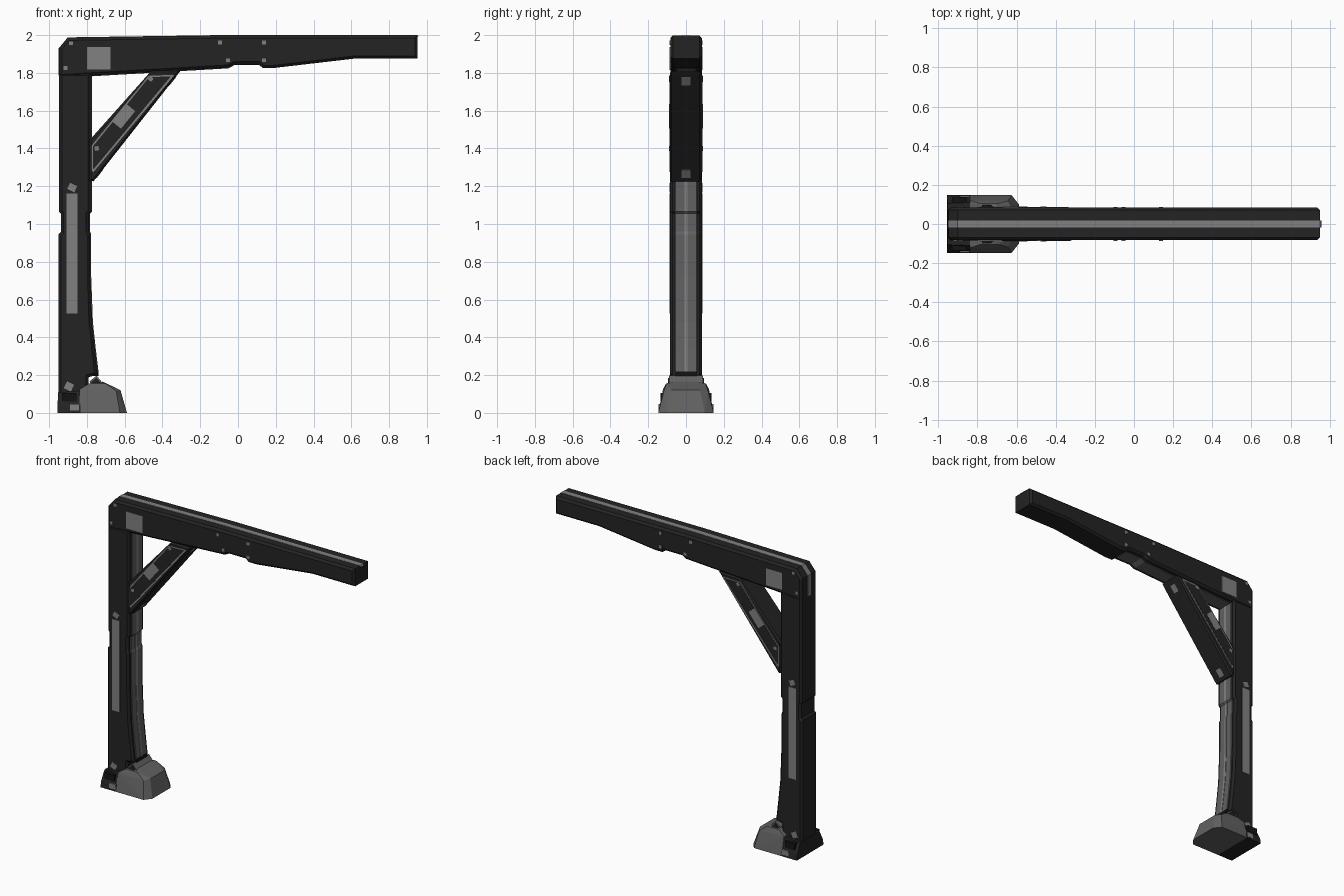
import bpy, bmesh, math
from mathutils import Vector, Matrix

if "Cube" in bpy.data.objects:
    bpy.data.objects.remove(bpy.data.objects["Cube"])


def material(name, v):
    m = bpy.data.materials.new(name)
    m.diffuse_color = (v, v, v, 1)
    m.use_nodes = True
    m.node_tree.nodes["Principled BSDF"].inputs["Base Color"].default_value = m.diffuse_color
    return m


DARK, BLACK = material("dark_metal", 0.017), material("black_metal", 0.007)
GREY, LIGHT = material("grey_metal", 0.12), material("light_panel", 0.22)


def finish(name, bm, mat):
    bmesh.ops.recalc_face_normals(bm, faces=bm.faces[:])
    me = bpy.data.meshes.new(name)
    bm.to_mesh(me)
    bm.free()
    me.materials.append(mat)
    ob = bpy.data.objects.new(name, me)
    bpy.context.collection.objects.link(ob)
    return ob


def profile(name, pts, y0, y1, mat, chamfer=0.0):
    """Extrude an (x, z) outline along y, chamfering the rims of both caps."""
    bm = bmesh.new()
    f = bm.faces.new([bm.verts.new((x, y0, z)) for x, z in pts])
    r = bmesh.ops.extrude_face_region(bm, geom=[f], use_keep_orig=True)
    for v in r["geom"]:
        if isinstance(v, bmesh.types.BMVert):
            v.co.y = y1
    bmesh.ops.recalc_face_normals(bm, faces=bm.faces[:])
    if chamfer:
        rim = [e for e in bm.edges if abs(e.verts[0].co.y - e.verts[1].co.y) < 1e-6]
        bmesh.ops.bevel(bm, geom=rim, offset=chamfer, segments=1,
                        affect='EDGES', clamp_overlap=True)
    return finish(name, bm, mat)


def band(name, path, shift, half, mat, chamfer=0.0):
    """Thin strip following an (x, z) path, thickened by shift."""
    back = [(x + shift[0], z + shift[1]) for x, z in reversed(path)]
    return profile(name, path + back, -half, half, mat, chamfer)


def hull(name, pts, mat):
    """Convex block from points mirrored across y."""
    bm = bmesh.new()
    for x, y, z in pts:
        for s in (-1, 1):
            bm.verts.new((x, s * y, z))
    r = bmesh.ops.convex_hull(bm, input=bm.verts[:])
    bmesh.ops.dissolve_limit(bm, angle_limit=0.02, verts=bm.verts[:], edges=bm.edges[:])
    return finish(name, bm, mat)


def box(name, c, size, mat, angle=0.0):
    bm = bmesh.new()
    bmesh.ops.create_cube(bm, size=1, matrix=Matrix.Translation(c)
                          @ Matrix.Rotation(-angle, 4, 'Y')
                          @ Matrix.Diagonal((*size, 1)))
    return finish(name, bm, mat)


def side_plates(name, x, z, w, h, y, mat, angle=0.0, t=0.004):
    """Matching plates on the front and back sides."""
    for s, tag in ((-1, "front"), (1, "back")):
        box(f"{name}_{tag}", (x, s * y, z), (w, t, h), mat, math.radians(angle))


# Post with a waist notch and a flaring inner edge
profile("post", [(-0.95, 0.03), (-0.95, 0.945), (-0.938, 0.957), (-0.938, 1.055),
                 (-0.947, 1.065), (-0.947, 1.80), (-0.78, 1.80), (-0.78, 1.065),
                 (-0.79, 1.055), (-0.79, 0.96), (-0.784, 0.945), (-0.784, 0.72),
                 (-0.775, 0.48), (-0.76, 0.34), (-0.744, 0.20), (-0.79, 0.19),
                 (-0.80, 0.03)], -0.085, 0.085, DARK, 0.014)

# Grey liner down the inner face of the post, with a raised centre rib
liner = [(-0.776, 1.79), (-0.776, 1.065), (-0.786, 1.055), (-0.786, 0.96),
         (-0.78, 0.945), (-0.78, 0.72), (-0.771, 0.48), (-0.756, 0.34), (-0.741, 0.215)]
band("post_liner", liner, (-0.03, 0), 0.058, GREY, 0.003)
band("post_liner_rib", [(x + 0.003, z) for x, z in liner], (-0.02, 0), 0.009, LIGHT)
box("post_liner_foot", (-0.755, 0, 0.207), (0.035, 0.115, 0.022), BLACK)

# Horizontal beam, tapering to the tip
profile("beam", [(-0.947, 1.777), (-0.947, 1.93), (-0.90, 1.986), (-0.10, 1.998),
                 (0.95, 1.998), (0.95, 1.876), (0.62, 1.876), (0.19, 1.826),
                 (0.13, 1.826), (0.11, 1.845), (-0.02, 1.845), (-0.05, 1.828)],
        -0.083, 0.085, DARK, 0.014)
band("beam_top_strip", [(-0.949, 1.785), (-0.949, 1.931), (-0.901, 1.988),
                        (-0.10, 2.0), (0.95, 2.0)], (0.008, -0.008), 0.018, LIGHT)
band("beam_under_liner", [(-0.775, 1.782), (-0.05, 1.824), (-0.02, 1.841), (0.11, 1.841)],
     (0, 0.02), 0.05, GREY, 0.003)

# Diagonal brace with outlined side panels
profile("brace", [(-0.785, 1.228), (-0.765, 1.226), (-0.305, 1.81), (-0.46, 1.81),
                  (-0.785, 1.445)], -0.086, 0.082, DARK, 0.010)
outline = [(-0.775, 1.28), (-0.765, 1.275), (-0.335, 1.79), (-0.475, 1.785), (-0.775, 1.415)]
inner = [(-0.768, 1.295), (-0.763, 1.292), (-0.355, 1.782), (-0.471, 1.777), (-0.768, 1.411)]
for s, tag in ((-1, "front"), (1, "back")):
    y = 0.0845
    profile("brace_outline_" + tag, outline, s * (y - 0.006), s * (y + 0.002), LIGHT)
    profile("brace_panel_" + tag, inner, s * (y - 0.004), s * (y + 0.0035), DARK)
side_plates("brace_label", -0.605, 1.57, 0.12, 0.06, 0.0875, LIGHT, 51)
side_plates("brace_bolt_low", -0.748, 1.40, 0.022, 0.022, 0.0875, LIGHT, 10)
side_plates("brace_bolt_high", -0.462, 1.768, 0.022, 0.022, 0.0875, LIGHT, 50)
for i, t in enumerate((0.07, 0.91)):
    p = Vector((-0.765, 0, 1.226)).lerp(Vector((-0.305, 0, 1.81)), t)
    box(f"brace_under_plate_{i}", p, (0.055, 0.045, 0.005), LIGHT, math.radians(51.8))

# Side plates and bolts on post and beam
side_plates("post_panel", -0.878, 0.843, 0.058, 0.635, 0.0855, LIGHT)
side_plates("post_tab_high", -0.878, 1.193, 0.042, 0.036, 0.0855, LIGHT, -25)
side_plates("post_tab_low", -0.895, 0.14, 0.042, 0.04, 0.0855, LIGHT, -25)
side_plates("beam_panel", -0.737, 1.877, 0.125, 0.118, 0.085, LIGHT)
for i, (x, z) in enumerate([(-0.885, 1.957), (-0.913, 1.825), (-0.095, 1.961),
                            (0.137, 1.961), (-0.053, 1.867), (0.137, 1.867)]):
    side_plates(f"beam_bolt_{i}", x, z, 0.021, 0.021, 0.085, LIGHT)

# Grey foot block with faceted nose
hull("foot", [(-0.838, 0.147, 0), (-0.625, 0.147, 0), (-0.588, 0.10, 0),
              (-0.838, 0.122, 0.125), (-0.79, 0.106, 0.155), (-0.70, 0.104, 0.155),
              (-0.715, 0.06, 0.165), (-0.645, 0.117, 0.115), (-0.622, 0.075, 0.12)], GREY)

# Dark heel block with side clamps
hull("heel", [(-0.955, 0.147, 0), (-0.835, 0.147, 0), (-0.955, 0.14, 0.04),
              (-0.835, 0.14, 0.04), (-0.953, 0.105, 0.108), (-0.835, 0.11, 0.118)], DARK)
for s, tag in ((-1, "front"), (1, "back")):
    box("heel_clamp_" + tag, (-0.893, s * 0.118, 0.083), (0.075, 0.035, 0.046), BLACK)
    box("heel_plate_" + tag, (-0.865, s * 0.1425, 0.03), (0.048, 0.008, 0.036), LIGHT)

# Hinge pin between post and foot
box("hinge_pin", (-0.752, 0, 0.162), (0.05, 0.18, 0.05), GREY, math.radians(40))
side_plates("hinge_cap", -0.752, 0.162, 0.034, 0.034, 0.091, DARK, 40, 0.01)
